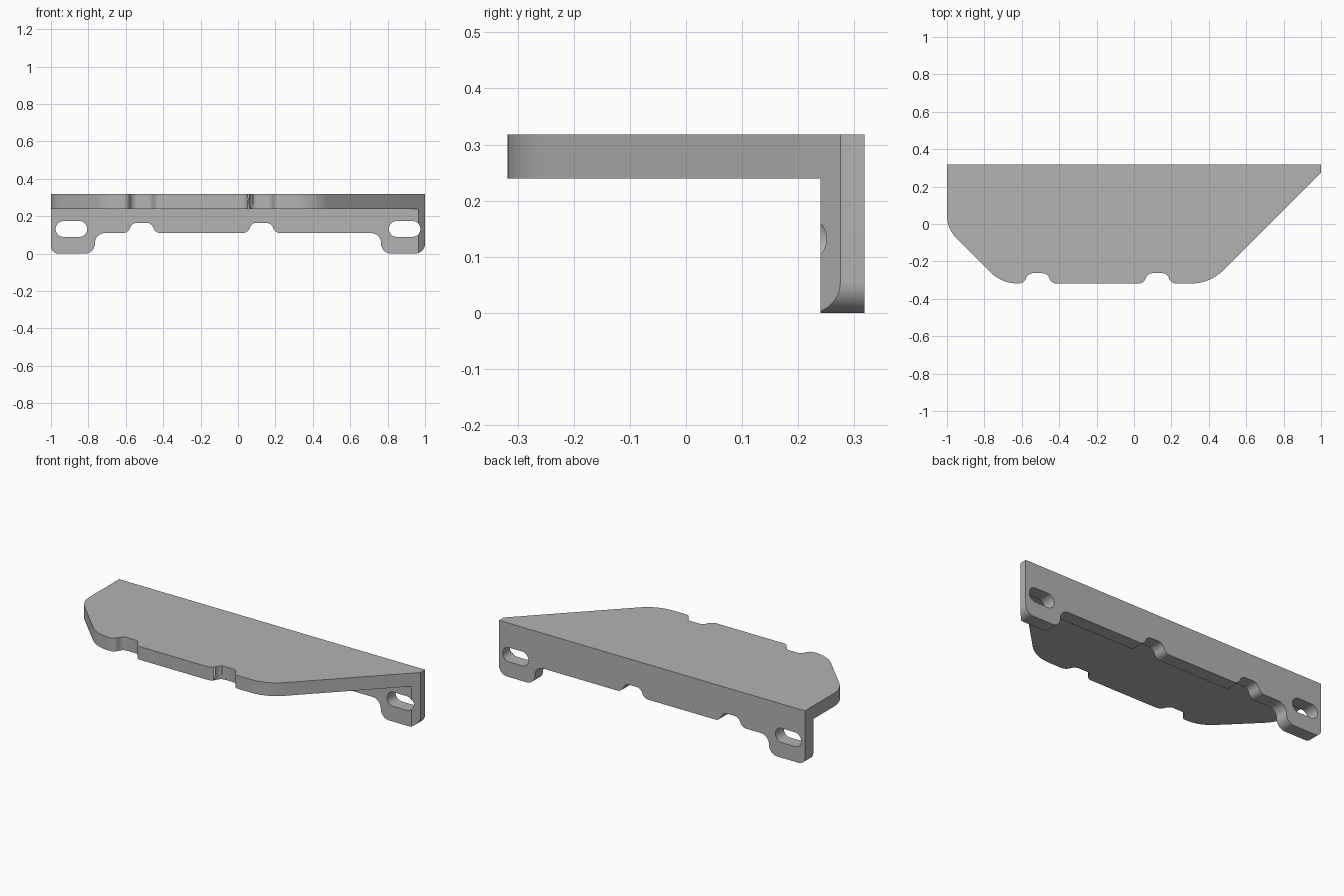
import bpy
import bmesh
from math import tan, ceil
from mathutils import Vector, Matrix

if "Cube" in bpy.data.objects:
    bpy.data.objects.remove(bpy.data.objects["Cube"])

HALF = 0.318      # half depth, and also the total height
INNER = 0.24      # inside faces of the plate and the flange
NOTCHES = (-0.515, 0.125)


def rounded(corners, step=0.1):
    """Turn (x, y, radius) corners into an outline with filleted corners."""
    outline = []
    for i, (x, y, radius) in enumerate(corners):
        p = Vector((x, y))
        if radius == 0:
            outline.append(p)
            continue
        a = (Vector(corners[i - 1][:2]) - p).normalized()
        b = (Vector(corners[(i + 1) % len(corners)][:2]) - p).normalized()
        angle = a.angle(b)
        centre = p + (a + b).normalized() * radius / tan(angle / 2) * (
            1 / (a.dot((a + b).normalized())))
        start = p + a * radius / tan(angle / 2) - centre
        end = p + b * radius / tan(angle / 2) - centre
        sweep = start.angle_signed(end)
        count = max(3, ceil(abs(sweep) / step))
        for k in range(count + 1):
            turn = Matrix.Rotation(-sweep * k / count, 2)
            outline.append(centre + turn @ start)
    return outline


def prism(name, outline, low, high, upright=False):
    """Extrude an outline along z, or along y when upright."""
    bm = bmesh.new()
    verts = [bm.verts.new((p.x, low, p.y) if upright else (p.x, p.y, low))
             for p in outline]
    face = bm.faces.new(verts)
    grown = bmesh.ops.extrude_face_region(bm, geom=[face])
    depth = Vector((0, high - low, 0)) if upright else Vector((0, 0, high - low))
    moved = [g for g in grown["geom"] if isinstance(g, bmesh.types.BMVert)]
    bmesh.ops.translate(bm, verts=moved, vec=depth)
    bmesh.ops.recalc_face_normals(bm, faces=bm.faces)
    mesh = bpy.data.meshes.new(name)
    bm.to_mesh(mesh)
    bm.free()
    obj = bpy.data.objects.new(name, mesh)
    bpy.context.collection.objects.link(obj)
    return obj


def notch(cx, base):
    """Corners of a shallow soft-edged notch cut upwards into an edge."""
    return [(cx - 0.07, base, 0.04), (cx - 0.055, base + 0.055, 0.04),
            (cx + 0.055, base + 0.055, 0.04), (cx + 0.07, base, 0.04)]


def cut(target, cutter, operation):
    """Apply a boolean and discard the cutter."""
    cutter.hide_render = True
    mod = target.modifiers.new("cut", "BOOLEAN")
    mod.operation = operation
    mod.solver = "EXACT"
    mod.object = cutter
    bpy.context.view_layer.objects.active = target
    bpy.ops.object.modifier_apply(modifier=mod.name)
    bpy.data.objects.remove(cutter)


# Plan outline of the whole bracket
plan = [(-1, HALF, 0), (-1, -0.025, 0.17), (-0.707, -HALF, 0.2)]
for cx in NOTCHES:
    plan += notch(cx, -HALF)
plan += [(0.407, -HALF, 0.24), (1, 0.275, 0), (1, HALF, 0)]
bracket = prism("bracket", rounded(plan), 0, HALF)

# Front silhouette: two feet and a notched lower edge
front = [(-1, 0.5, 0), (-1, 0, 0.04), (-0.765, 0, 0.054), (-0.765, 0.11, 0.054)]
for cx in NOTCHES:
    front += notch(cx, 0.11)
front += [(0.765, 0.11, 0.054), (0.765, 0, 0.054), (1, 0, 0.054), (1, 0.5, 0)]
cut(bracket, prism("silhouette", rounded(front), -1, 1, True), "INTERSECT")

# Open space under the plate, in front of the flange
space = [Vector(p) for p in ((-2, -1), (2, -1), (2, INNER), (-2, INNER))]
cut(bracket, prism("underside", space, -1, INNER), "DIFFERENCE")

# Screw slots in both feet
for side in (-1, 1):
    x0, x1 = side * 0.891 - 0.084, side * 0.891 + 0.084
    slot = [(x0, 0.09, 0.041), (x1, 0.09, 0.041),
            (x1, 0.174, 0.041), (x0, 0.174, 0.041)]
    cut(bracket, prism("slot", rounded(slot), 0, 1, True), "DIFFERENCE")

# Plain grey finish
grey = bpy.data.materials.new("grey metal")
grey.use_nodes = True
colour = (0.45, 0.45, 0.45, 1)
grey.diffuse_color = colour
grey.node_tree.nodes["Principled BSDF"].inputs["Base Color"].default_value = colour
bracket.data.materials.clear()
bracket.data.materials.append(grey)
for poly in bracket.data.polygons:
    poly.material_index = 0

bpy.ops.object.select_all(action="DESELECT")
bracket.select_set(True)
bpy.context.view_layer.objects.active = bracket
bpy.ops.object.shade_smooth_by_angle()
